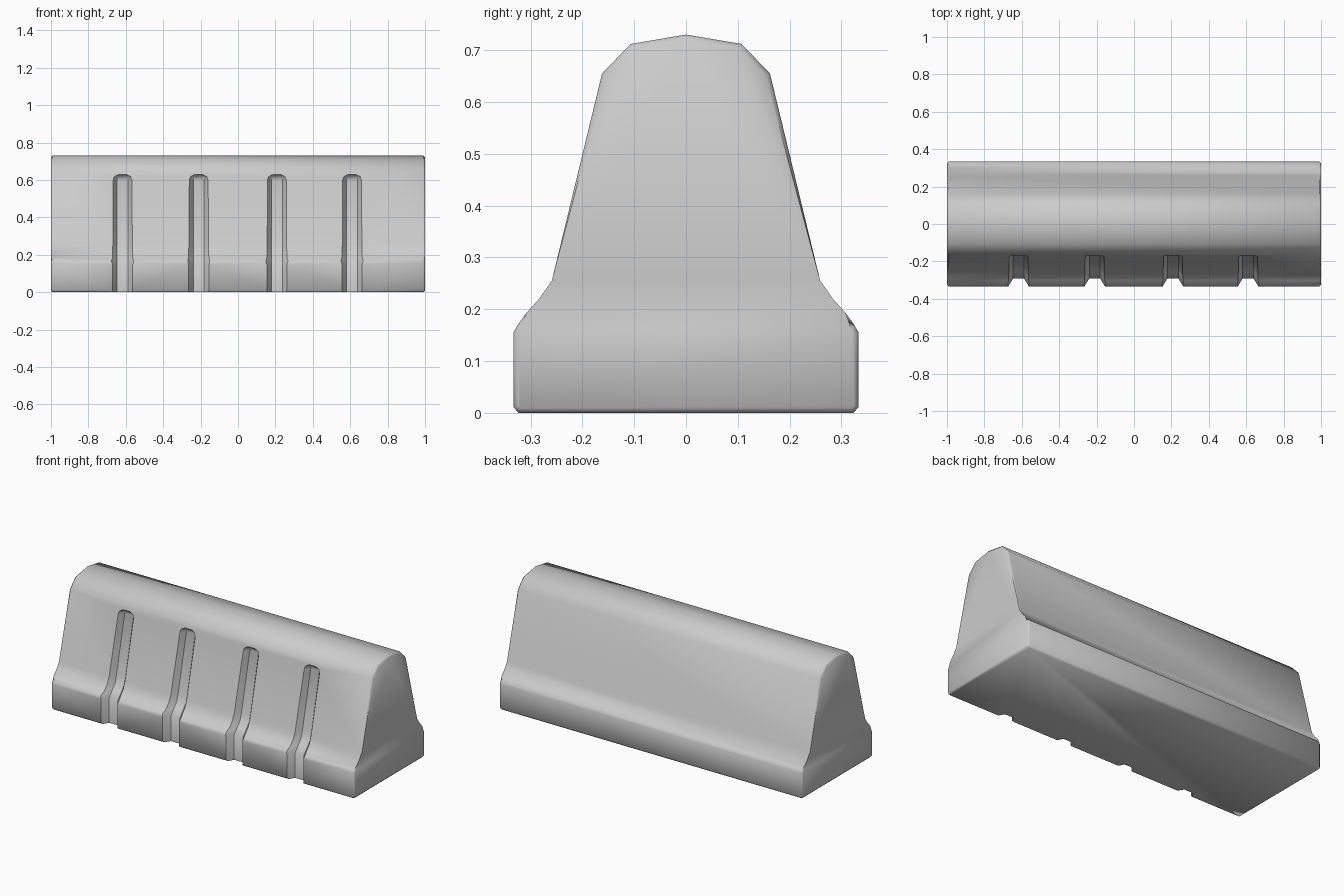
import bpy, bmesh

if "Cube" in bpy.data.objects:
    bpy.data.objects.remove(bpy.data.objects["Cube"])

# Half cross-section of the barrier (y, z)
HALF = [(0.323, 0), (0.333, 0.011), (0.333, 0.155), (0.326, 0.168),
        (0.302, 0.186), (0.276, 0.215), (0.259, 0.255), (0.162, 0.655),
        (0.107, 0.712)]
PROFILE = HALF + [(0, 0.73)] + [(-y, z) for y, z in reversed(HALF)]


def make_object(name, bm):
    bmesh.ops.recalc_face_normals(bm, faces=bm.faces)
    mesh = bpy.data.meshes.new(name)
    bm.to_mesh(mesh)
    bm.free()
    obj = bpy.data.objects.new(name, mesh)
    bpy.context.collection.objects.link(obj)
    return obj


def loft(bm, rings):
    """Closed solid through a list of point rings."""
    loops = [[bm.verts.new(p) for p in ring] for ring in rings]
    n = len(loops[0])
    for a, b in zip(loops, loops[1:]):
        for i in range(n):
            j = (i + 1) % n
            bm.faces.new((a[i], a[j], b[j], b[i]))
    bm.faces.new(loops[0])
    bm.faces.new(loops[-1][::-1])


# Barrier body with chamfered end rims
bm = bmesh.new()
loft(bm, [[(x, y, z) for y, z in PROFILE] for x in (-1, 1)])
rims = [e for e in bm.edges if abs(e.verts[0].co.x - e.verts[1].co.x) < 1e-4]
bmesh.ops.bevel(bm, geom=rims, offset=0.009, segments=1, affect='EDGES')
body = make_object("barrier_body", bm)

# Front grooves: surface y, z, depth, half-width scale
PATH = [(-0.333, -0.05, 0.042, 1), (-0.333, 0.15, 0.042, 1),
        (-0.302, 0.186, 0.042, 1), (-0.276, 0.215, 0.040, 1),
        (-0.259, 0.255, 0.036, 1), (-0.176, 0.598, 0.032, 1),
        (-0.171, 0.617, 0.022, 0.95), (-0.168, 0.630, -0.002, 0.75)]
bm = bmesh.new()
for cx in (-0.617, -0.21, 0.208, 0.61):
    rings = []
    for y, z, d, s in PATH:
        floor, outer = 0.029 * s, 0.079 * s
        rings.append([(cx - outer, y - 0.042, z), (cx + outer, y - 0.042, z),
                      (cx + floor, y + d, z), (cx - floor, y + d, z)])
    loft(bm, rings)
cutter = make_object("groove_cutter", bm)
cutter.hide_render = True

cut = body.modifiers.new("grooves", 'BOOLEAN')
cut.operation = 'DIFFERENCE'
cut.solver = 'EXACT'
cut.object = cutter

bpy.context.view_layer.objects.active = body
body.select_set(True)
cutter.select_set(False)
bpy.ops.object.modifier_apply(modifier=cut.name)
bpy.data.objects.remove(cutter)

# Soft shading along the profile
bpy.ops.object.shade_smooth_by_angle(angle=0.8)
